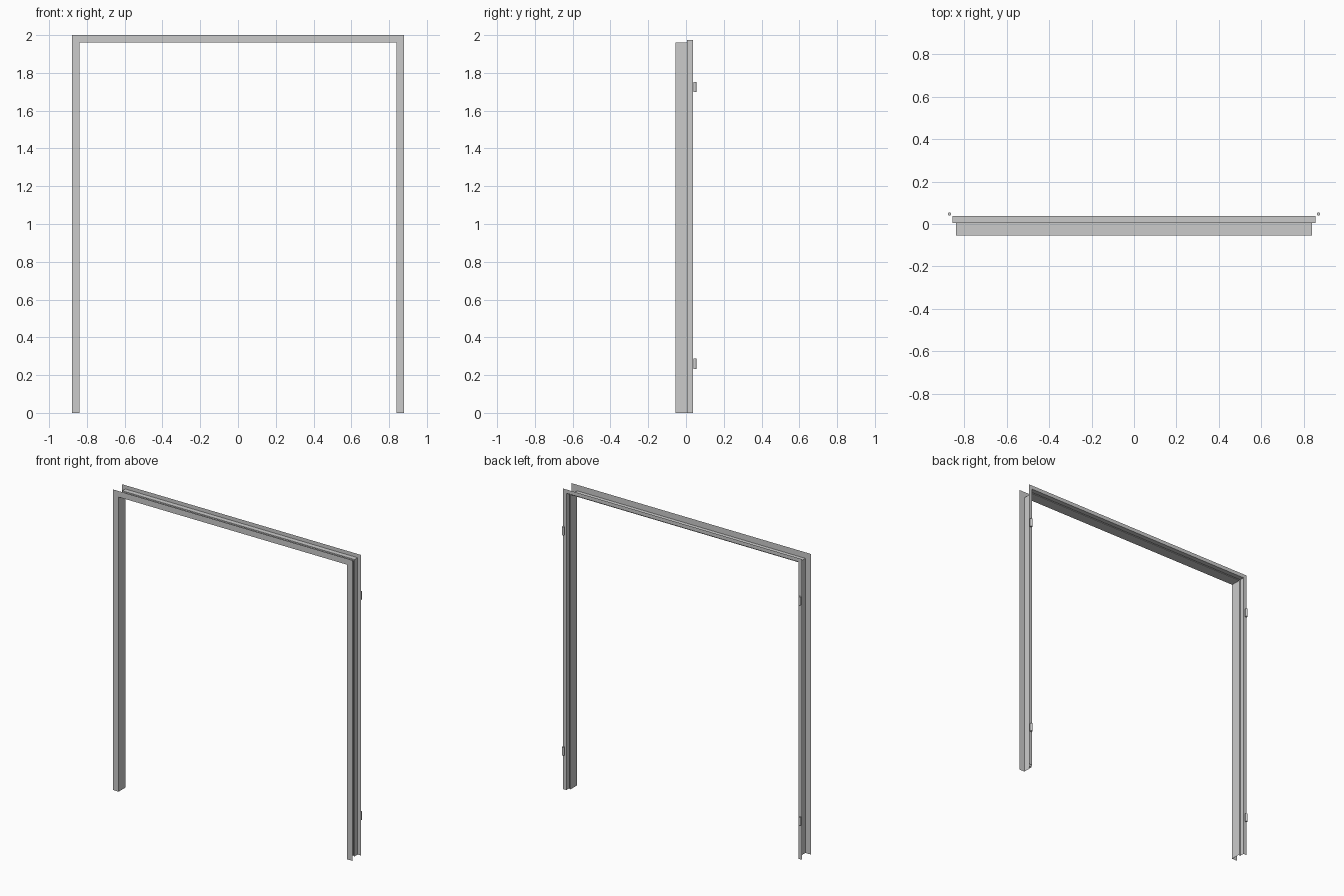
import bpy, bmesh, math

if "Cube" in bpy.data.objects:
    bpy.data.objects.remove(bpy.data.objects["Cube"])

# folded sheet section: (x of the jamb, y depth), from front flange to back flange
section = [(0.88, -0.055), (0.84, -0.055), (0.84, 0.015), (0.847, 0.015),
           (0.847, 0.005), (0.855, 0.005), (0.855, 0.037), (0.88, 0.037)]


def add_object(name, bm):
    mesh = bpy.data.meshes.new(name)
    bm.to_mesh(mesh)
    bm.free()
    obj = bpy.data.objects.new(name, mesh)
    bpy.context.collection.objects.link(obj)
    return obj


# frame: sweep the section up, across and down with mitred corners
bm = bmesh.new()
rings = []
for x, y in section:
    top = x + 1.12
    path = [(-x, y, 0), (-x, y, top), (x, y, top), (x, y, 0)]
    rings.append([bm.verts.new(p) for p in path])
for a, b in zip(rings, rings[1:]):
    for i in range(3):
        bm.faces.new((a[i], a[i + 1], b[i + 1], b[i]))
add_object("door_frame", bm)

# hinge knuckles: two on each jamb
for side, sx in (("left", -1), ("right", 1)):
    for level, z in (("lower", 0.26), ("upper", 1.725)):
        bpy.ops.mesh.primitive_cylinder_add(vertices=16, radius=0.008, depth=0.054,
                                            location=(sx * 0.87, 0.047, z))
        bpy.context.object.name = f"{side}_{level}_hinge"
        bpy.ops.object.shade_smooth_by_angle(angle=math.radians(40))
